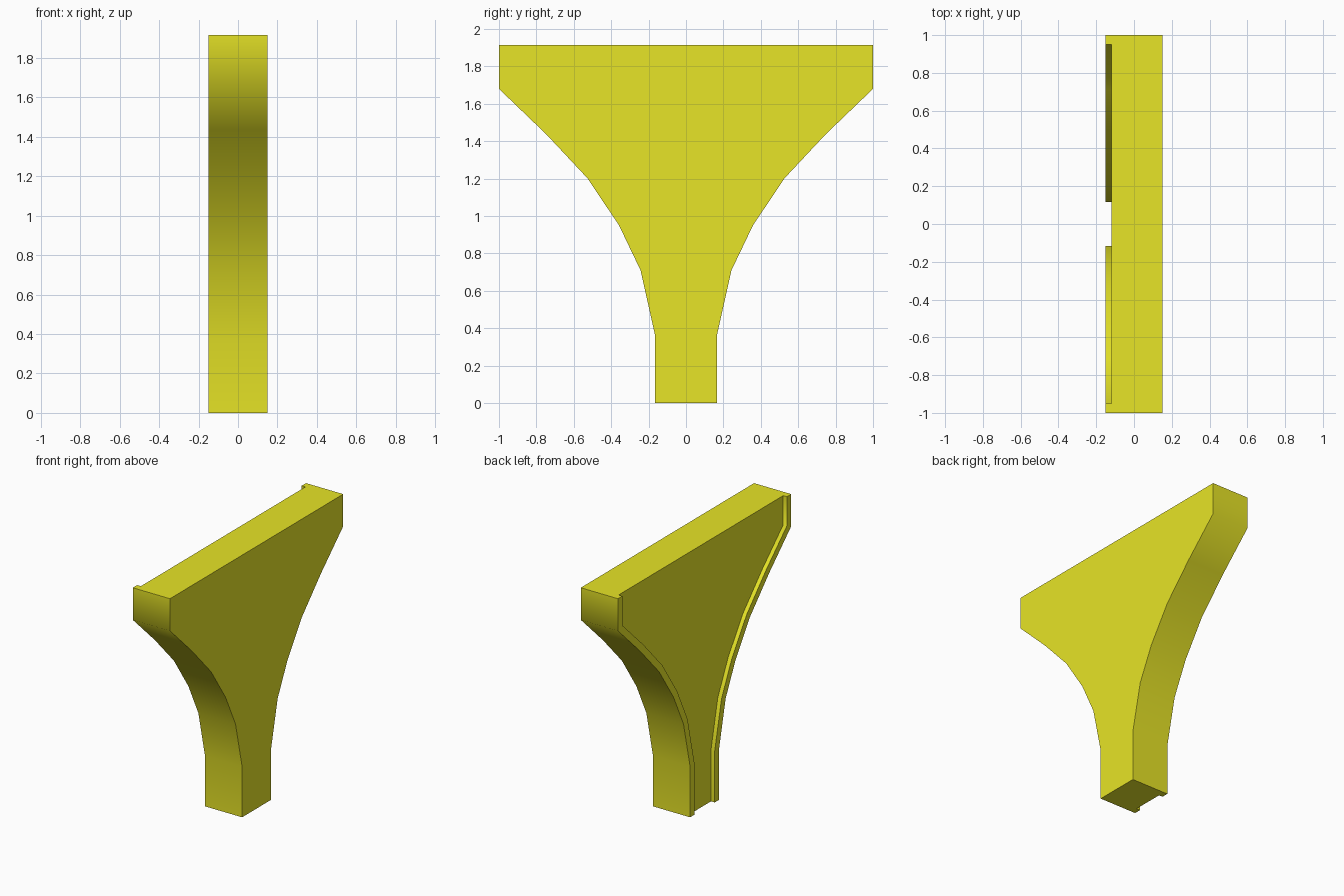
import bpy, bmesh, math
from mathutils import Vector

if "Cube" in bpy.data.objects:
    bpy.data.objects.remove(bpy.data.objects["Cube"])

HALF = 0.15      # half thickness
PANEL = -0.12    # recessed panel depth on the -x side
RIM = 0.05       # rim width

# Flared outline of one side (y, z), foot to top
outline = [Vector(p) for p in [(0.167, 0), (0.167, 0.37), (0.243, 0.71), (0.358, 0.95),
                               (0.525, 1.20), (0.745, 1.435), (1.0, 1.68), (1.0, 1.915)]]


def inset(points, d):
    """Mitred parallel offset towards the centre line."""
    normals = []
    for a, b in zip(points, points[1:]):
        t = (b - a).normalized()
        normals.append(Vector((-t.y, t.x)))
    result = []
    for i, p in enumerate(points):
        n0, n1 = normals[max(i - 1, 0)], normals[min(i, len(normals) - 1)]
        result.append(p + (n0 + n1) * d / (1 + n0.dot(n1)))
    return result


# Bracket body: channel-shaped cross-section swept up the flared outline
bm = bmesh.new()
loops = []
for o, i in zip(outline, inset(outline, RIM)):
    half = [(HALF, o), (-HALF, o), (-HALF, i), (PANEL, i)]
    right = [bm.verts.new((x, p.x, p.y)) for x, p in half]
    left = [bm.verts.new((x, -p.x, p.y)) for x, p in half]
    loops.append(right + left[::-1])
for lo, hi in zip(loops, loops[1:]):
    for k in range(8):
        n = (k + 1) % 8
        bm.faces.new((lo[k], lo[n], hi[n], hi[k]))
bm.faces.new(loops[0])
bm.faces.new(loops[-1])
bmesh.ops.recalc_face_normals(bm, faces=bm.faces)

mesh = bpy.data.meshes.new("flared_bracket")
bm.to_mesh(mesh)
bm.free()
bracket = bpy.data.objects.new("flared_bracket", mesh)
bpy.context.collection.objects.link(bracket)

# Yellow finish
yellow = bpy.data.materials.new("yellow")
yellow.diffuse_color = (0.8, 0.78, 0.02, 1)
yellow.use_nodes = True
yellow.node_tree.nodes["Principled BSDF"].inputs["Base Color"].default_value = yellow.diffuse_color
mesh.materials.append(yellow)

# Smooth curved flanks, crisp edges
bpy.context.view_layer.objects.active = bracket
bracket.select_set(True)
bpy.ops.object.shade_smooth_by_angle(angle=math.radians(50))
